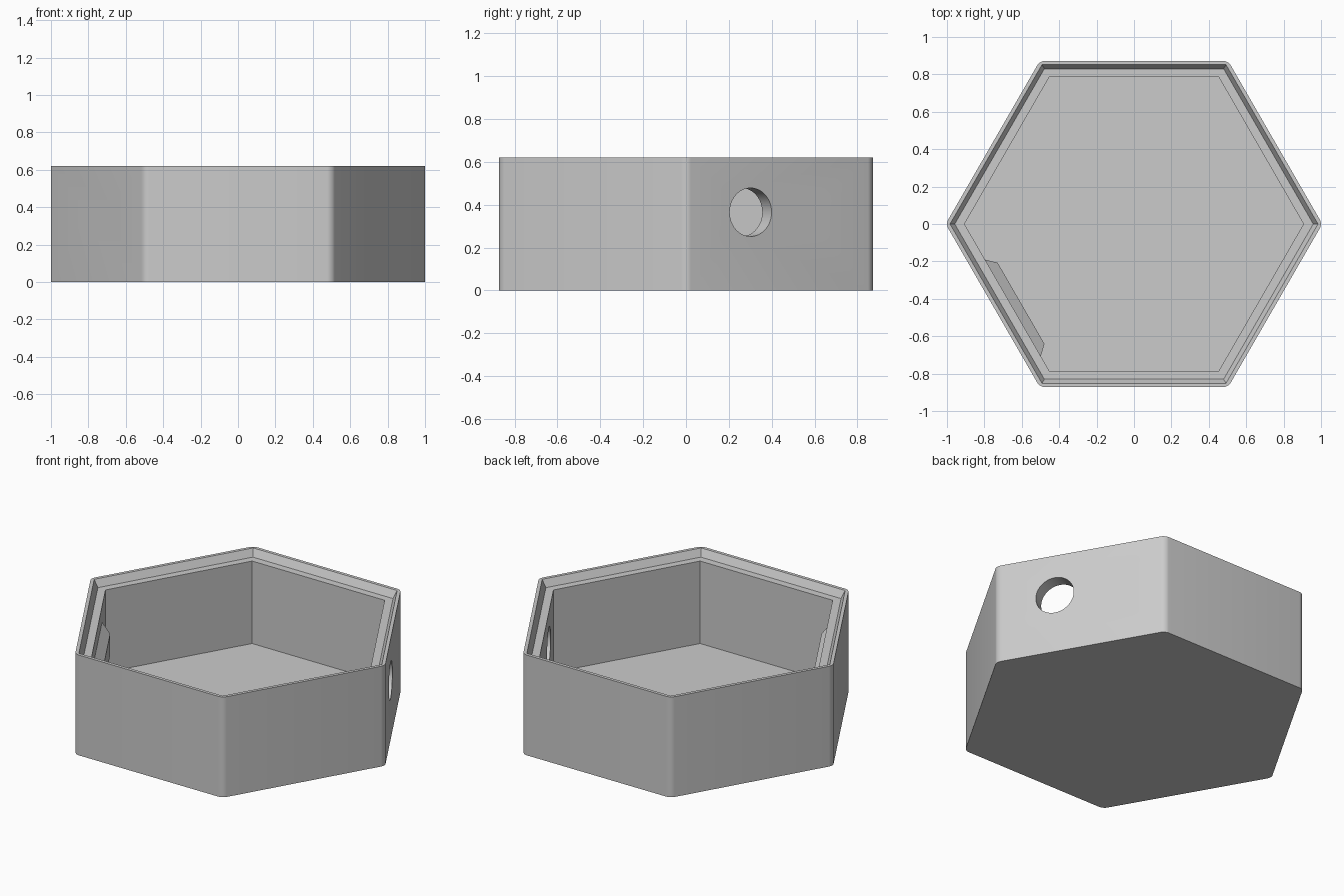
import bpy, bmesh, math
from mathutils import Matrix

if "Cube" in bpy.data.objects:
    bpy.data.objects.remove(bpy.data.objects["Cube"], do_unlink=True)

HEIGHT = 0.62
APOTHEM = 0.872
HOLE_Z = 0.365

grey = bpy.data.materials.new("plain_grey")
grey.use_nodes = True
grey.diffuse_color = (0.6, 0.6, 0.6, 1)
grey.node_tree.nodes["Principled BSDF"].inputs["Base Color"].default_value = (0.6, 0.6, 0.6, 1)


def to_object(name, bm):
    bmesh.ops.recalc_face_normals(bm, faces=bm.faces)
    mesh = bpy.data.meshes.new(name)
    bm.to_mesh(mesh)
    bm.free()
    mesh.materials.append(grey)
    obj = bpy.data.objects.new(name, mesh)
    bpy.context.scene.collection.objects.link(obj)
    return obj


def hex_solid(profile):
    """Closed six-sided solid through (apothem, z) rings."""
    bm = bmesh.new()
    rings = []
    for apothem, z in profile:
        r = apothem / math.cos(math.pi / 6)
        rings.append([bm.verts.new((r * math.cos(i * math.pi / 3), r * math.sin(i * math.pi / 3), z))
                      for i in range(6)])
    for low, high in zip(rings, rings[1:]):
        for i in range(6):
            j = (i + 1) % 6
            bm.faces.new((low[i], low[j], high[j], high[i]))
    bm.faces.new(rings[0])
    bm.faces.new(rings[-1])
    return bm


def on_wall(angle, outward, along, z):
    """Frame on a side wall: local x points out, local y runs along it."""
    return Matrix.Rotation(math.radians(angle), 4, 'Z') @ Matrix.Translation((outward, along, z))


def block(size, frame, inner_scale=(1, 1)):
    bm = bmesh.new()
    bmesh.ops.create_cube(bm, size=1)
    for v in bm.verts:
        if v.co.x < 0:
            v.co.y *= inner_scale[0]
            v.co.z *= inner_scale[1]
    bmesh.ops.scale(bm, vec=size, verts=bm.verts)
    bm.transform(frame)
    return bm


def round_cutter(radius, frame):
    bm = bmesh.new()
    bmesh.ops.create_cone(bm, cap_ends=True, segments=48, radius1=radius, radius2=radius, depth=0.4)
    bm.transform(frame @ Matrix.Rotation(math.pi / 2, 4, 'Y'))
    return bm


# Outer shell with rounded upright corners
bm = hex_solid([(APOTHEM, 0), (APOTHEM, HEIGHT)])
upright = [e for e in bm.edges if abs(e.verts[0].co.z - e.verts[1].co.z) > 0.1]
bmesh.ops.bevel(bm, geom=upright, offset=0.026, segments=6, profile=0.5, affect='EDGES')
box = to_object("hexagonal_box", bm)

# Inside: floor, wall, lid ledge and tapered rim
cavity = hex_solid([(0.785, 0.065), (0.785, 0.575), (0.83, 0.575), (0.852, HEIGHT), (0.852, HEIGHT + 0.1)])

# Tapered pad behind the slot, the slot, and two round holes
steps = [
    ("cavity_cutter", cavity, 'DIFFERENCE'),
    ("slot_pad", block((0.052, 0.6, 0.23), on_wall(210, 0.761, 0.065, HOLE_Z), (0.835, 0.565)), 'UNION'),
    ("slot_cutter", block((0.4, 0.34, 0.115), on_wall(210, 0.8, 0, HOLE_Z)), 'DIFFERENCE'),
    ("large_hole_cutter", round_cutter(0.113, on_wall(30, 0.83, -0.155, HOLE_Z)), 'DIFFERENCE'),
    ("small_hole_cutter", round_cutter(0.08, on_wall(30, 0.83, 0.149, HOLE_Z)), 'DIFFERENCE'),
]
helpers = []
for name, shape, operation in steps:
    helper = to_object(name, shape)
    helper.hide_render = True
    helpers.append(helper)
    mod = box.modifiers.new(name, 'BOOLEAN')
    mod.solver = 'EXACT'
    mod.operation = operation
    mod.object = helper

# Bake the cuts and remove the helpers
bpy.context.view_layer.update()
graph = bpy.context.evaluated_depsgraph_get()
baked = bpy.data.meshes.new_from_object(box.evaluated_get(graph))
box.modifiers.clear()
box.data = baked
for helper in helpers:
    bpy.data.objects.remove(helper, do_unlink=True)

# Smooth the rounded corners and bores, keep real edges sharp
bpy.ops.object.select_all(action='DESELECT')
box.select_set(True)
bpy.context.view_layer.objects.active = box
bpy.ops.object.shade_smooth_by_angle(angle=math.radians(25))
